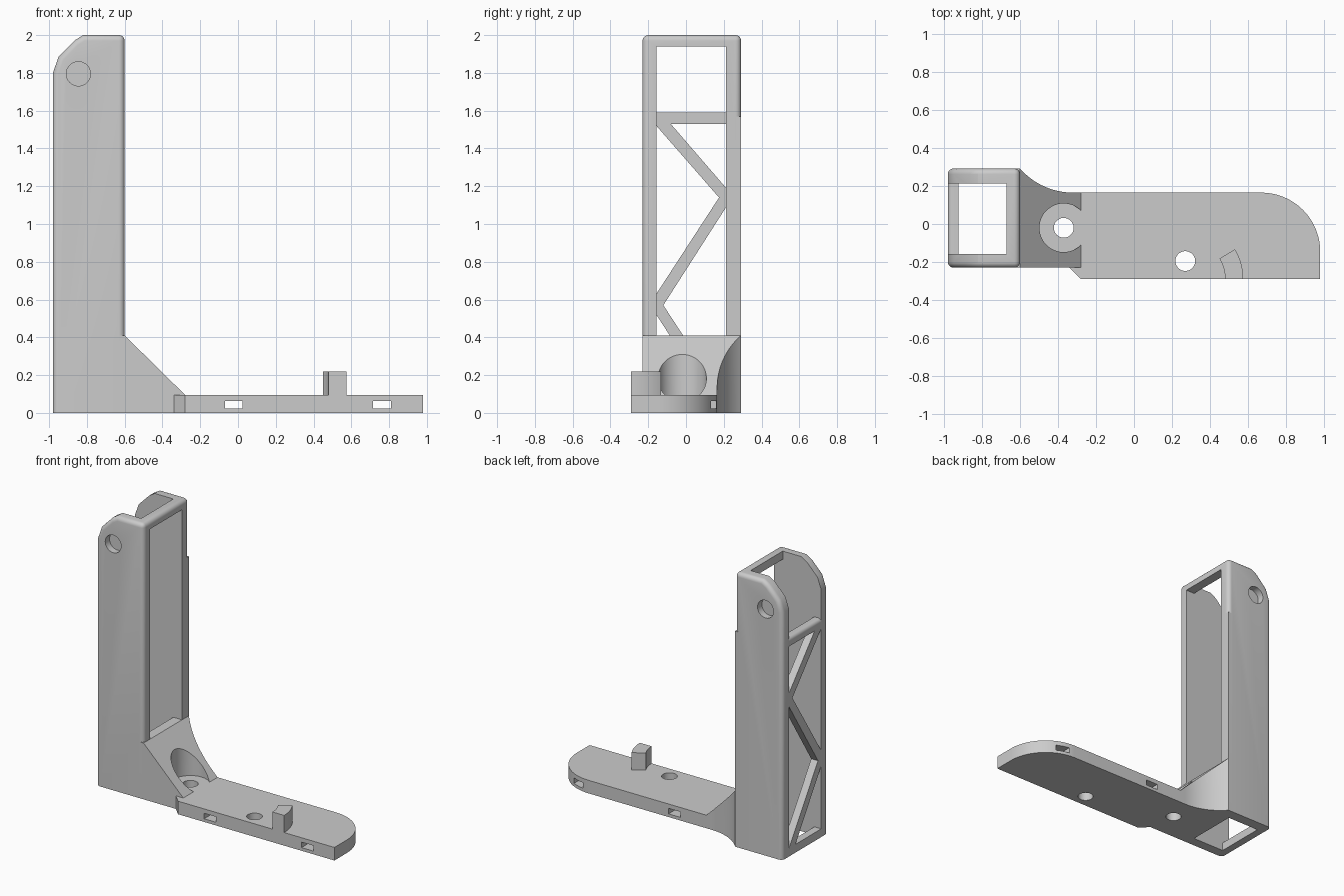
import bpy, bmesh, math
from mathutils import Vector

if "Cube" in bpy.data.objects:
    bpy.data.objects.remove(bpy.data.objects["Cube"])

grey = bpy.data.materials.new("light_grey")
grey.use_nodes = True
COLOUR = (0.6, 0.6, 0.6, 1)
grey.diffuse_color = COLOUR
grey.node_tree.nodes["Principled BSDF"].inputs["Base Color"].default_value = COLOUR


def prism(name, profile, axis, lo, hi, bevel=0, keep=None):
    """Extrude a 2D profile along an axis; optionally round the edges accepted by keep."""
    place = {"x": lambda a, b, t: (t, a, b),
             "y": lambda a, b, t: (a, t, b),
             "z": lambda a, b, t: (a, b, t)}[axis]
    bm = bmesh.new()
    face = bm.faces.new([bm.verts.new(place(a, b, lo)) for a, b in profile])
    new = bmesh.ops.extrude_face_region(bm, geom=[face])["geom"]
    shift = Vector(place(0, 0, hi - lo))
    bmesh.ops.translate(bm, vec=shift, verts=[v for v in new if isinstance(v, bmesh.types.BMVert)])
    bmesh.ops.recalc_face_normals(bm, faces=bm.faces)
    if bevel:
        edges = [e for e in bm.edges if keep(e.verts[0].co, e.verts[1].co)]
        bmesh.ops.bevel(bm, geom=edges, offset=bevel, segments=5, profile=0.5, affect="EDGES")
    mesh = bpy.data.meshes.new(name)
    bm.to_mesh(mesh)
    bm.free()
    mesh.materials.append(grey)
    obj = bpy.data.objects.new(name, mesh)
    bpy.context.collection.objects.link(obj)
    return obj


def box(name, x, y, z):
    return prism(name, [(x[0], y[0]), (x[1], y[0]), (x[1], y[1]), (x[0], y[1])], "z", *z)


def arc(cx, cy, r, start, end, n=20):
    return [(cx + r * math.cos(math.radians(start + (end - start) * i / n)),
             cy + r * math.sin(math.radians(start + (end - start) * i / n))) for i in range(n + 1)]


def cylinder(name, cx, cy, r, axis, lo, hi):
    return prism(name, arc(cx, cy, r, 0, 360, 48)[:-1], axis, lo, hi)


def combine(obj, others, operation="DIFFERENCE"):
    """Apply booleans and remove the helper objects."""
    for other in others:
        mod = obj.modifiers.new("cut", "BOOLEAN")
        mod.operation, mod.solver, mod.object = operation, "EXACT", other
        other.hide_render = True
        bpy.ops.object.select_all(action="DESELECT")
        bpy.context.view_layer.objects.active = obj
        obj.select_set(True)
        bpy.ops.object.modifier_apply(modifier=mod.name)
        bpy.data.objects.remove(other)


# Main dimensions
BACK, FRONT = -0.98, -0.6
RIGHT, LEFT = -0.23, 0.292
IN_R, IN_L = -0.157, 0.213
IN_B, IN_F = -0.925, -0.67
PLATE, SHOULDER, TOP = 0.095, 0.41, 2.0
CURVE_X, SIDE, END = -0.32, 0.165, -0.28

# Tower shell with rounded outer edges and chamfered ears
outline = [(BACK, 0), (FRONT, 0), (FRONT, TOP), (-0.82, TOP),
           (-0.865, 1.972), (-0.95, 1.885), (BACK, 1.8)]


def outer_edge(a, b):
    across = abs(a.y - b.y) > 0.1
    if across:
        return a.z > 1.99 and a.x > -0.7
    return max(a.z, b.z) > 0.1


tower = prism("tower", outline, "y", RIGHT, LEFT, 0.03, outer_edge)
combine(tower, [box("square_left_edge", (FRONT - 0.04, FRONT), (LEFT - 0.04, LEFT), (0, 1.57)),
                box("square_right_edge", (FRONT - 0.04, FRONT), (RIGHT, RIGHT + 0.04), (0, SHOULDER))],
        "UNION")
pivot = (-0.845, 1.795)
combine(tower, [
    box("cavity", (IN_B, IN_F), (IN_R, IN_L), (-0.1, 2.1)),
    box("front_window", (IN_F - 0.05, FRONT + 0.1), (IN_R, IN_L), (SHOULDER, 1.94)),
    box("back_window", (BACK - 0.1, IN_B + 0.05), (IN_R, IN_L), (0.06, 2.1)),
    cylinder("right_pivot_socket", *pivot, 0.064, "y", RIGHT - 0.1, RIGHT + 0.05),
    cylinder("left_pivot_socket", *pivot, 0.064, "y", LEFT - 0.05, LEFT + 0.1)])

# Back crossbar and zigzag brace
crossbar = prism("crossbar", [(BACK, 1.53), (IN_B, 1.53), (IN_B, 1.59), (BACK, 1.59)], "y",
                 IN_R - 0.01, IN_L + 0.01, 0.025, lambda a, b: max(a.x, b.x) < -0.95 and min(a.z, b.z) > 1.58)
zigzag = [(IN_R, 1.535), (-0.085, 1.535), (IN_L, 1.19), (IN_L, 1.09), (-0.12, 0.57), (IN_L, 0.06),
          (0.14, 0.06), (IN_R, 0.52), (IN_R, 0.63), (0.175, 1.14), (IN_R, 1.52)]
brace = prism("zigzag_brace", zigzag, "x", BACK, IN_B)

# Concave flare joining the tower to the foot
dx, dy = CURVE_X - FRONT, LEFT - SIDE
radius = (dx * dx + dy * dy) / (2 * dy)
spread = math.degrees(math.asin(dx / radius))
flare = arc(CURVE_X, SIDE + radius, radius, 270 - spread, 270)

# Sloped gusset with a screw-head pocket
screw = (-0.37, -0.02)
gusset = prism("gusset", [(FRONT, RIGHT)] + flare + [(END, SIDE), (END, RIGHT)], "z", PLATE, SHOULDER)
combine(gusset, [
    prism("slope_cutter", [(FRONT, SHOULDER), (END, PLATE), (0, PLATE), (0, 0.6), (FRONT, 0.6)], "y", -1, 1),
    cylinder("screw_pocket", *screw, 0.128, "z", 0.05, 0.6)])

# Foot plate with rounded end, screw holes and strap slots
foot = prism("foot_plate", [(FRONT, RIGHT)] + flare + arc(0.67, SIDE - 0.31, 0.31, 90, 0, 28)
             + [(0.98, -0.29), (END, -0.29), (-0.34, RIGHT)], "z", 0, PLATE)
combine(foot, [cylinder("screw_hole", *screw, 0.052, "z", -0.1, 0.2),
               cylinder("front_hole", 0.27, -0.195, 0.052, "z", -0.1, 0.2)]
        + [box("strap_slot", (x, x + 0.095), (-0.5, 0.5), (0.023, 0.063)) for x in (-0.07, 0.715)])

# Curved stop tab
tab = prism("stop_tab", arc(0.27, -0.29, 0.305, 0, 31, 10) + arc(0.27, -0.29, 0.21, 31, 0, 10),
            "z", PLATE, 0.22)

# Smooth the curved surfaces while keeping edges sharp
bpy.ops.object.select_all(action="DESELECT")
for part in (tower, crossbar, brace, gusset, foot, tab):
    part.select_set(True)
bpy.context.view_layer.objects.active = tower
bpy.ops.object.shade_smooth_by_angle(angle=math.radians(30))
